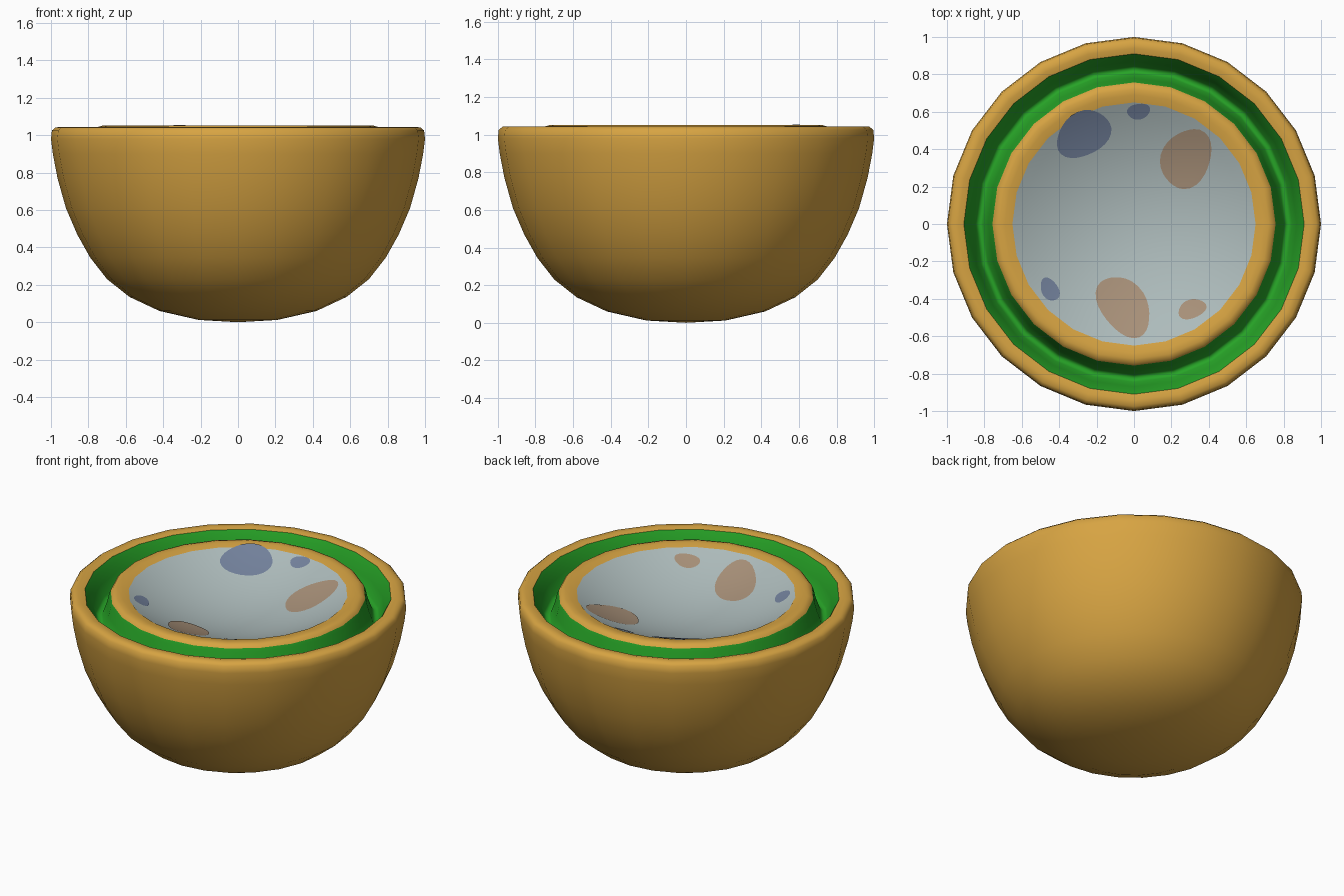
import bpy, bmesh, math

if "Cube" in bpy.data.objects:
    bpy.data.objects.remove(bpy.data.objects["Cube"])


def material(name, rgb):
    m = bpy.data.materials.new(name)
    m.diffuse_color = (*rgb, 1)
    m.use_nodes = True
    m.node_tree.nodes["Principled BSDF"].inputs["Base Color"].default_value = m.diffuse_color
    return m


gold = material("golden_crust", (0.68, 0.37, 0.055))
green = material("green_layer", (0.02, 0.37, 0.02))
grey = material("pale_grey_filling", (0.42, 0.50, 0.50))
blue = material("blue_grey_spot", (0.17, 0.22, 0.33))
brown = material("tan_spot", (0.39, 0.28, 0.19))


def finish(name, bm, mat):
    me = bpy.data.meshes.new(name)
    bm.to_mesh(me)
    bm.free()
    me.materials.append(mat)
    ob = bpy.data.objects.new(name, me)
    bpy.context.collection.objects.link(ob)
    for p in me.polygons:
        p.use_smooth = True
    return ob


def revolve(name, profile, mat, n=24):
    """Turn an (r, z) profile, listed so that normals face outwards, around z."""
    bm = bmesh.new()
    rings = []
    for r, z in profile:
        if r == 0:
            rings.append([bm.verts.new((0, 0, z))] * n)
        else:
            rings.append([bm.verts.new((r * math.cos(math.tau * i / n),
                                        r * math.sin(math.tau * i / n), z))
                          for i in range(n)])
    for a, b in zip(rings, rings[1:]):
        for i in range(n):
            j = (i + 1) % n
            quad = list(dict.fromkeys((a[i], a[j], b[j], b[i])))
            bm.faces.new(quad)
    return finish(name, bm, mat)


# Outer bowl with rounded rim
revolve("outer_bowl", [(0, 0), (0.21, 0.012), (0.42, 0.06), (0.58, 0.135),
                       (0.70, 0.23), (0.79, 0.345), (0.86, 0.47), (0.92, 0.61),
                       (0.965, 0.77), (0.99, 0.90), (1.0, 0.98), (0.995, 1.025),
                       (0.975, 1.042), (0.94, 1.043), (0.91, 1.035)], gold)

# Green groove between the two rims
revolve("green_groove", [(0.91, 1.035), (0.895, 1.01), (0.87, 0.95), (0.845, 0.88),
                         (0.825, 0.86), (0.805, 0.88), (0.78, 0.95),
                         (0.765, 1.01), (0.757, 1.03)], green)

# Raised inner rim
revolve("inner_rim", [(0.757, 1.03), (0.745, 1.045), (0.72, 1.052),
                      (0.69, 1.05), (0.65, 1.04)], gold)


# Shallow filling inside the inner rim
def dish_z(r):
    return 1.04 - 0.17 * (1 - (r / 0.65) ** 2)


revolve("filling", [(0.65 * k / 12, dish_z(0.65 * k / 12)) for k in range(12, -1, -1)],
        grey, 48)


# Irregular spots laid on the filling
def spot(name, cx, cy, a, b, tilt, mat, n=28, rings=5):
    bm = bmesh.new()
    t = math.radians(tilt)

    def vert(f, ang):
        w = f * (1 + 0.05 * math.sin(3 * ang + cx * 9))
        u, v = a * w * math.cos(ang), b * w * math.sin(ang)
        x = cx + u * math.cos(t) - v * math.sin(t)
        y = cy + u * math.sin(t) + v * math.cos(t)
        return bm.verts.new((x, y, dish_z(math.hypot(x, y)) + 0.004))

    centre = vert(0, 0)
    prev = None
    for k in range(1, rings + 1):
        ring = [vert(k / rings, math.tau * i / n) for i in range(n)]
        for i in range(n):
            j = (i + 1) % n
            if prev:
                bm.faces.new((prev[i], ring[i], ring[j], prev[j]))
            else:
                bm.faces.new((centre, ring[i], ring[j]))
        prev = ring
    finish(name, bm, mat)


spot("blue_spot_large", -0.27, 0.48, 0.155, 0.115, 32, blue)
spot("blue_spot_back", 0.025, 0.602, 0.062, 0.042, 10, blue)
spot("blue_spot_left", -0.45, -0.35, 0.066, 0.045, 120, blue)
spot("tan_spot_right", 0.28, 0.35, 0.165, 0.13, 65, brown)
spot("tan_spot_front", -0.055, -0.44, 0.18, 0.122, 125, brown)
spot("tan_spot_small", 0.31, -0.455, 0.077, 0.05, 20, brown)
